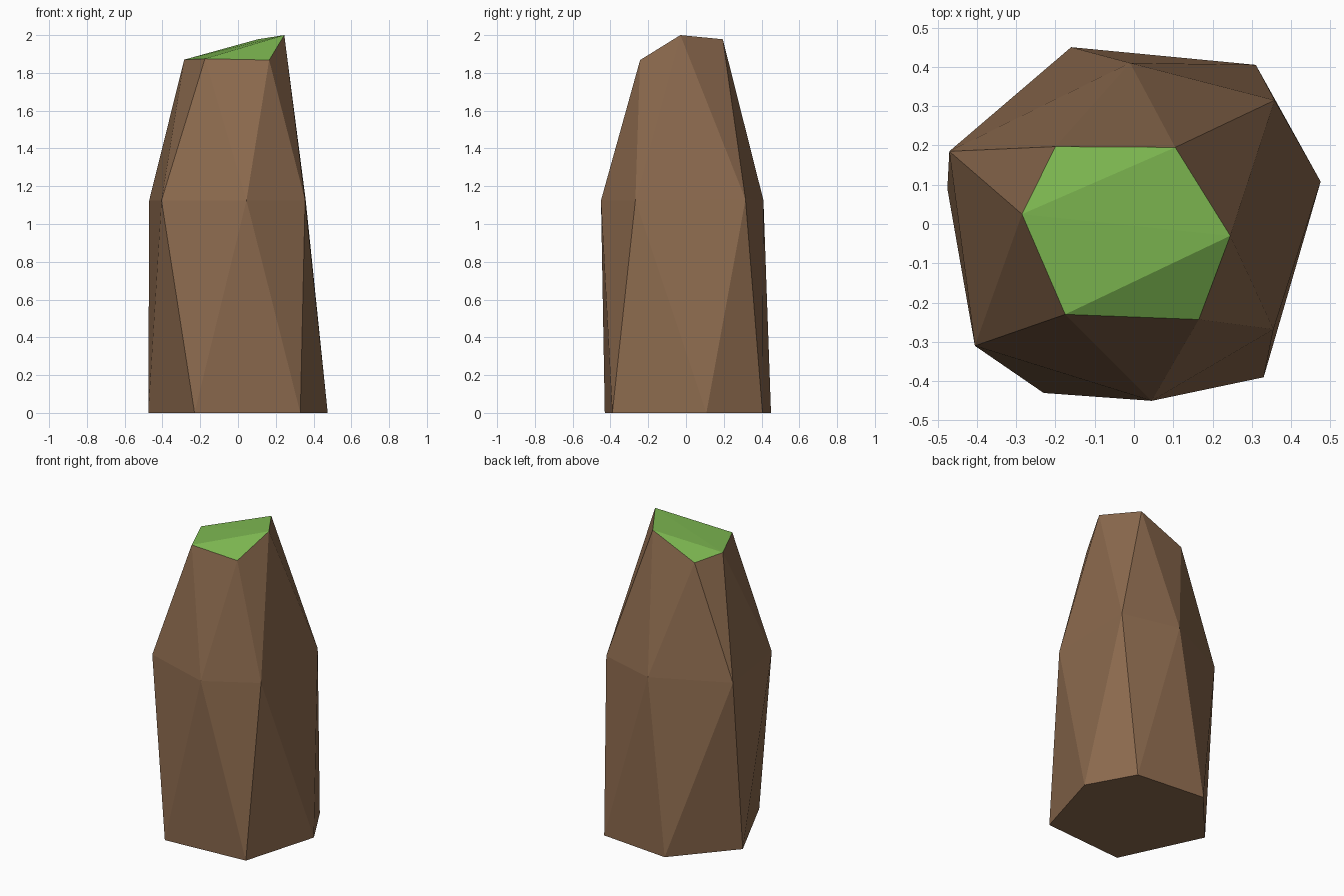
import bpy, bmesh

if "Cube" in bpy.data.objects:
    bpy.data.objects.remove(bpy.data.objects["Cube"])


def flat_material(name, color):
    mat = bpy.data.materials.new(name)
    mat.diffuse_color = (*color, 1.0)
    mat.use_nodes = True
    mat.node_tree.nodes["Principled BSDF"].inputs["Base Color"].default_value = mat.diffuse_color
    return mat


# Three irregular six-sided rings: base, waist and rim
base = [(-0.475, 0.09, 0), (-0.23, -0.43, 0), (0.33, -0.39, 0),
        (0.475, 0.108, 0), (0.31, 0.405, 0), (-0.16, 0.45, 0)]
waist = [(-0.47, 0.185, 1.125), (-0.405, -0.31, 1.125), (0.045, -0.45, 1.125),
         (0.355, -0.268, 1.125), (0.358, 0.315, 1.13), (-0.01, 0.41, 1.125)]
rim = [(-0.285, 0.025, 1.87), (-0.175, -0.23, 1.875), (0.165, -0.243, 1.868),
       (0.245, -0.03, 2.0), (0.105, 0.195, 1.978), (-0.2, 0.197, 1.845)]

bm = bmesh.new()
b, w, r = [[bm.verts.new(co) for co in ring] for ring in (base, waist, rim)]

# Faceted sides: two triangles per side in each band
for i in range(6):
    j = (i + 1) % 6
    for tri in ((w[i], b[i], w[j]), (w[j], b[i], b[j]),
                (r[i], w[i], w[j]), (r[i], w[j], r[j])):
        bm.faces.new(tri)

# Underside
bm.faces.new(b[::-1])

# Folded grassy top
for corners in ((0, 4, 5), (0, 1, 3), (0, 3, 4), (1, 2, 3)):
    bm.faces.new([r[k] for k in corners]).material_index = 1

bmesh.ops.recalc_face_normals(bm, faces=bm.faces)
mesh = bpy.data.meshes.new("tall_rock")
bm.to_mesh(mesh)
bm.free()

mesh.materials.append(flat_material("earth brown", (0.262, 0.144, 0.076)))
mesh.materials.append(flat_material("grass green", (0.202, 0.468, 0.080)))
rock = bpy.data.objects.new("tall_rock", mesh)
bpy.context.collection.objects.link(rock)
